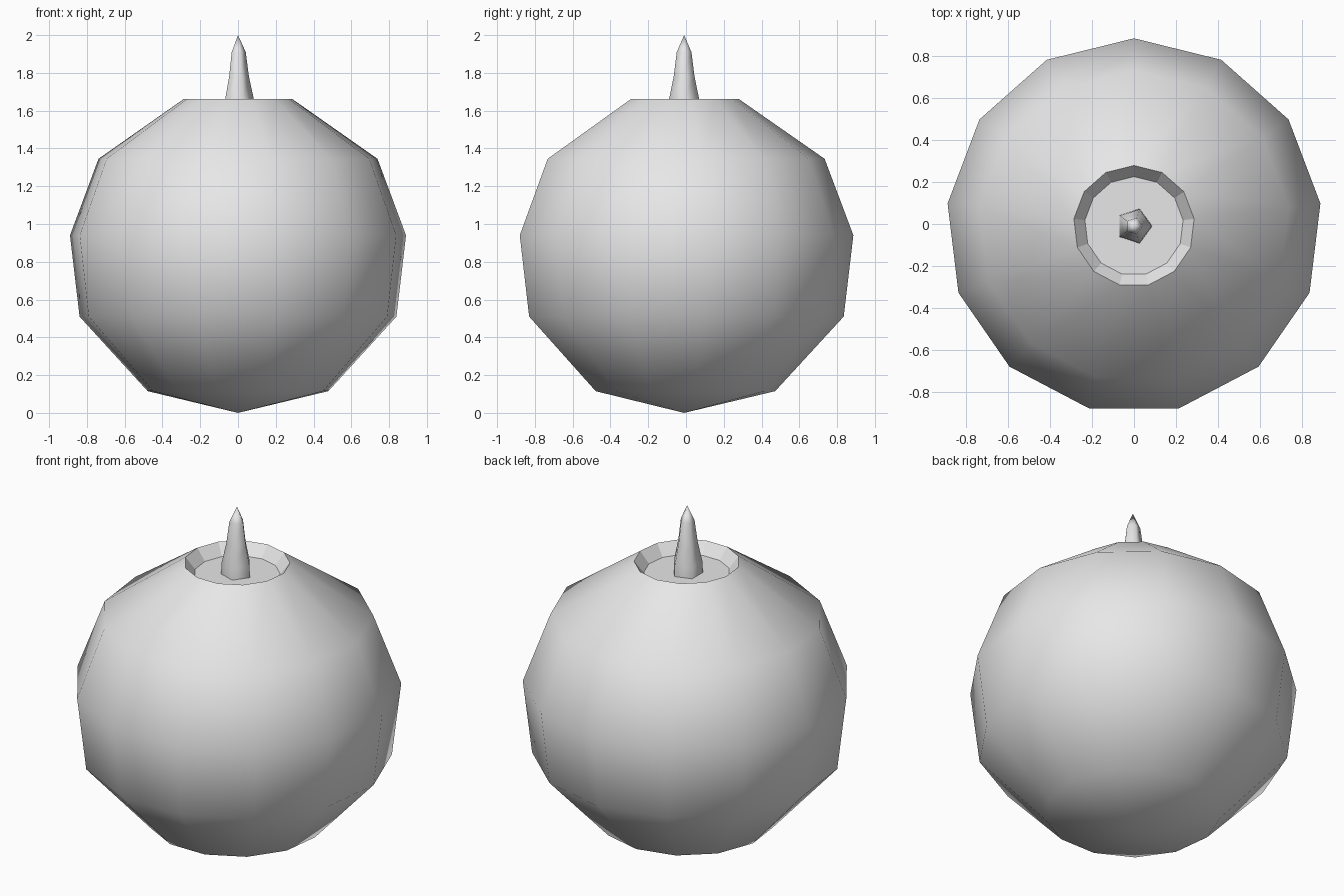
import bpy
import bmesh
from math import sin, cos, pi

old = bpy.data.objects.get("Cube")
if old:
    bpy.data.objects.remove(old, do_unlink=True)

grey = bpy.data.materials.new("light grey")
grey.use_nodes = True
colour = (0.8, 0.8, 0.8, 1)
grey.diffuse_color = colour
grey.node_tree.nodes["Principled BSDF"].inputs["Base Color"].default_value = colour


def lathe(name, profile, sides, start, smooth_bands):
    """Spin (radius, z) points, bottom to top; bands past smooth_bands stay flat."""
    bm = bmesh.new()
    rings = []
    for r, z in profile:
        count = sides if r else 1
        rings.append([bm.verts.new((r * cos(start + 2 * pi * i / sides),
                                    r * sin(start + 2 * pi * i / sides) - 0.01, z))
                      for i in range(count)])
    for band, (low, high) in enumerate(zip(rings, rings[1:])):
        for i in range(sides):
            j = (i + 1) % sides
            if len(low) == 1:
                corners = (low[0], high[j], high[i])
            elif len(high) == 1:
                corners = (low[i], low[j], high[0])
            else:
                corners = (low[i], low[j], high[j], high[i])
            bm.faces.new(corners).smooth = band < smooth_bands
    # Close an open top ring with a flat floor
    if len(rings[-1]) > 1:
        bm.faces.new(rings[-1]).smooth = False
    for e in bm.edges:
        if any(not f.smooth for f in e.link_faces):
            e.smooth = False
    mesh = bpy.data.meshes.new(name)
    bm.to_mesh(mesh)
    bm.free()
    mesh.materials.append(grey)
    obj = bpy.data.objects.new(name, mesh)
    bpy.context.collection.objects.link(obj)
    return obj


# Round body, with a flat-faceted dish sunk into the top
lathe("body", [(0, 0), (0.482, 0.115), (0.845, 0.51), (0.896, 0.94),
               (0.744, 1.345), (0.289, 1.662), (0.236, 1.595)], 13, pi / 2, 5)

# Five-sided tapering stem standing in the dish
lathe("stem", [(0.087, 1.59), (0.084, 1.66), (0.058, 1.78),
               (0.041, 1.91), (0, 2)], 5, 0, 4)
